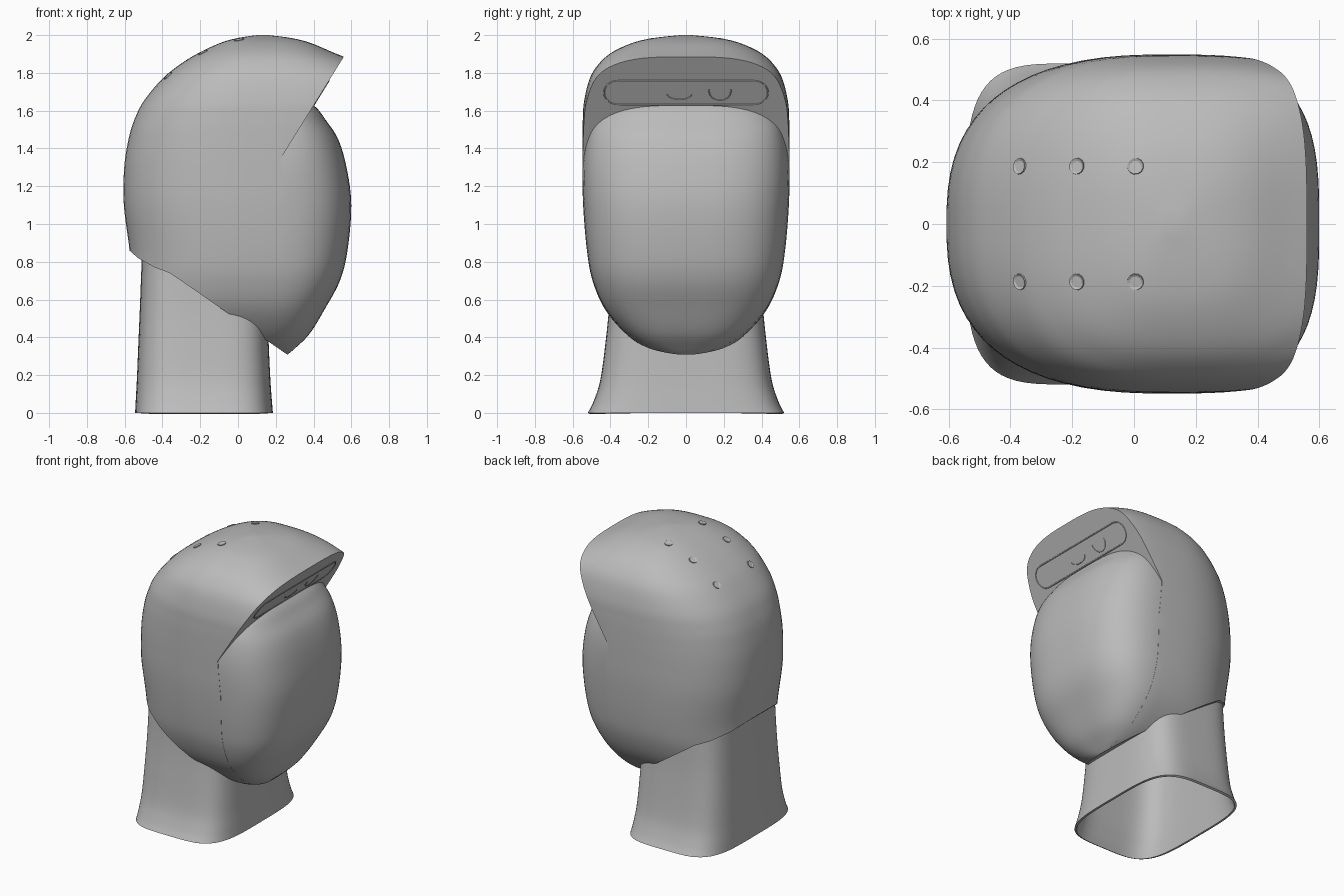
import bpy, bmesh, math
from mathutils import Vector, Matrix

if "Cube" in bpy.data.objects:
    bpy.data.objects.remove(bpy.data.objects["Cube"])

grey = bpy.data.materials.new("plain grey")
grey.use_nodes = True
grey.diffuse_color = (0.5, 0.5, 0.5, 1)
grey.node_tree.nodes["Principled BSDF"].inputs["Base Color"].default_value = (0.5, 0.5, 0.5, 1)


def make_object(name, bm):
    bmesh.ops.recalc_face_normals(bm, faces=bm.faces)
    mesh = bpy.data.meshes.new(name)
    bm.to_mesh(mesh)
    bm.free()
    mesh.materials.append(grey)
    ob = bpy.data.objects.new(name, mesh)
    bpy.context.collection.objects.link(ob)
    return ob


def smooth(ob, angle=30):
    bpy.ops.object.select_all(action='DESELECT')
    ob.select_set(True)
    bpy.context.view_layer.objects.active = ob
    bpy.ops.object.shade_smooth_by_angle(angle=math.radians(angle))


def apply_modifiers(ob):
    bpy.ops.object.select_all(action='DESELECT')
    ob.select_set(True)
    bpy.context.view_layer.objects.active = ob
    for m in list(ob.modifiers):
        bpy.ops.object.modifier_apply(modifier=m.name)


def spline(rows, steps=6):
    """Catmull-Rom interpolation through the section rows."""
    out = []
    for i in range(len(rows) - 1):
        a, b, c, d = (rows[min(max(i + k, 0), len(rows) - 1)] for k in (-1, 0, 1, 2))
        for s in range(steps):
            t = s / steps
            out.append([0.5 * (2*q + (r - p)*t + (2*p - 5*q + 4*r - u)*t*t + (3*q - p - 3*r + u)*t**3)
                        for p, q, r, u in zip(a, b, c, d)])
    return out + [list(rows[-1])]


def loft(name, rows, xc, n_back, n_front, capped=True, segs=72):
    """Stack rounded horizontal sections given as (z, back x, front x, half width)."""
    bm = bmesh.new()
    rings = []
    for z, xb, xf, w in spline(rows):
        ring = []
        for i in range(segs):
            a = 2 * math.pi * (i + 0.5) / segs
            c, s = math.cos(a), math.sin(a)
            n = n_front if c > 0 else n_back
            reach = xf - xc if c > 0 else xc - xb
            x = xc + math.copysign(abs(c) ** (2 / n), c) * reach
            y = math.copysign(abs(s) ** (2 / n), s) * w
            ring.append(bm.verts.new((x, y, z)))
        rings.append(ring)
    for lo, hi in zip(rings, rings[1:]):
        for i in range(segs):
            j = (i + 1) % segs
            bm.faces.new((lo[i], lo[j], hi[j], hi[i]))
    if capped:
        bm.faces.new(rings[0][::-1])
        bm.faces.new(rings[-1])
    return make_object(name, bm)


def trim(ob, outline):
    """Keep only what lies within a side outline of (x, z) points."""
    bm = bmesh.new()
    face = bm.faces.new([bm.verts.new((x, -1, z)) for x, z in outline])
    ext = bmesh.ops.extrude_face_region(bm, geom=[face])
    bmesh.ops.translate(bm, vec=(0, 2, 0),
                        verts=[v for v in ext["geom"] if isinstance(v, bmesh.types.BMVert)])
    cutter = make_object("trim_helper", bm)
    cutter.hide_render = True
    mod = ob.modifiers.new("trim", 'BOOLEAN')
    mod.operation, mod.solver, mod.object = 'INTERSECT', 'EXACT', cutter
    apply_modifiers(ob)
    bpy.data.objects.remove(cutter)


# Helmet shell with overhanging brow
jaw = [(.30, -.50, .25, .06), (.34, -.54, .30, .20), (.42, -.56, .38, .32), (.55, -.57, .46, .43),
       (.70, -.57, .54, .495), (.86, -.575, .58, .525), (1.1, -.605, .60, .545)]
crown = [(1.3, -.603, .62, .549), (1.45, -.58, .72, .549), (1.55, -.55, .80, .547),
         (1.65, -.50, .83, .54), (1.77, -.40, .78, .51), (1.85, -.30, .64, .46),
         (1.91, -.20, .50, .39), (1.96, -.09, .38, .28), (1.985, 0, .28, .17), (2.0, .10, .16, .03)]
XC = .12
helmet = loft("helmet_shell", jaw + crown, XC, 2.6, 3)
trim(helmet, [(-.9, .98), (-.575, .86), (-.53, .82), (-.44, .77), (-.36, .74), (-.2, .63), (0, .49),
              (.15, .385), (.262, .308), (.24, .6), (.235, .8), (.245, 1.1), (.225, 1.345),
              (.56, 1.885), (.78, 2.24), (-.9, 2.24)])
smooth(helmet)

# Smooth face plate, a hair inside the shell
brow = [(1.3, 0, .575, .547), (1.45, 0, .53, .53), (1.55, 0, .465, .50),
        (1.62, 0, .41, .44), (1.70, 0, .30, .34), (1.75, 0, .20, .15)]
face = loft("face_plate", [(z, 0, xf, w * .997) for z, xb, xf, w in jaw] + brow, XC, 2.6, 3)
trim(face, [(.19, 1.9), (.19, .36), (.268, .306), (.9, .2), (.9, 1.9)])
smooth(face)

# Hollow flared neck
neck = loft("neck", [(0, -.545, .185, .52), (.06, -.542, .18, .49), (.17, -.536, .172, .455),
                     (.36, -.528, .163, .428), (.6, -.518, .155, .405), (.95, -.505, .15, .39)],
            -.18, 4, 4, capped=False)
wall = neck.modifiers.new("wall", 'SOLIDIFY')
wall.thickness, wall.offset = .015, -1
apply_modifiers(neck)
smooth(neck)

# Sensor strip under the brow: frame with u = across, v = up the slope
up = Vector((.335, 0, .54)).normalized()
across = Vector((0, 1, 0))
out = across.cross(up)
origin = Vector((.225, 0, 1.345)) + up * ((1.695 - 1.345) / up.z)
frame = Matrix.Translation(origin) @ Matrix((across, up, out)).transposed().to_4x4()


def wire(name, points, closed, radius=.004):
    """Thin raised line drawn on the brow's underside."""
    curve = bpy.data.curves.new(name, 'CURVE')
    curve.dimensions = '3D'
    curve.bevel_depth, curve.bevel_resolution = radius, 1
    sp = curve.splines.new('POLY')
    sp.points.add(len(points) - 1)
    for p, (u, v) in zip(sp.points, points):
        p.co = (u, v, 0, 1)
    sp.use_cyclic_u = closed
    curve.materials.append(grey)
    ob = bpy.data.objects.new(name, curve)
    ob.matrix_world = frame
    bpy.context.collection.objects.link(ob)


def arc(cu, cv, r, start, end, steps=16):
    angles = [math.radians(start + (end - start) * i / steps) for i in range(steps + 1)]
    return [(cu + r * math.cos(a), cv + r * math.sin(a)) for a in angles]


wire("sensor_strip_rim", arc(.36, 0, .074, -90, 90) + arc(-.36, 0, .074, 90, 270), True)
wire("small_lens_edge", [(u, v * .5 - .01) for u, v in arc(-.035, 0, .065, 180, 360)], False, .003)
wire("round_lens_edge", arc(.18, .01, .058, 170, 370), False, .003)

# Six recessed screws on the crown
for x in (-.37, -.185, .005):
    for y in (-.187, .187):
        hit, spot, normal, _ = helmet.ray_cast(Vector((x, y, 3)), Vector((0, 0, -1)))
        bm = bmesh.new()
        bmesh.ops.create_cone(bm, cap_ends=True, segments=12, radius1=.028, radius2=.026, depth=.01)
        top = max(bm.faces, key=lambda f: f.calc_center_median().z)
        bmesh.ops.inset_region(bm, faces=[top], thickness=.011)
        bmesh.ops.translate(bm, verts=top.verts, vec=(0, 0, -.006))
        screw = make_object("crown_screw", bm)
        screw.matrix_world = Matrix.Translation(spot - normal * .001) @ \
            normal.to_track_quat('Z', 'Y').to_matrix().to_4x4()
